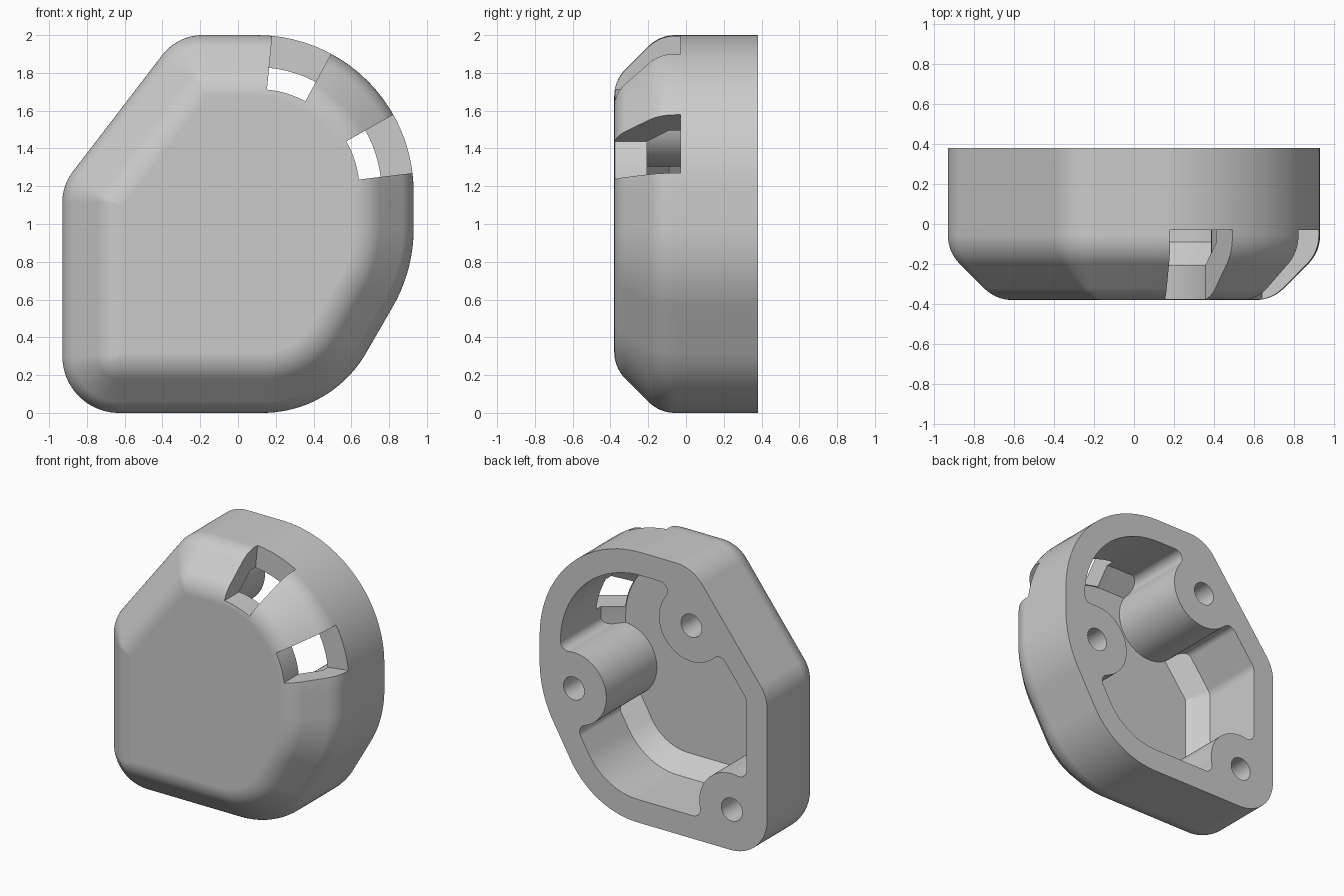
import bpy, bmesh
from math import sin, cos, tan, atan2, pi, radians
from mathutils import Vector

cube = bpy.data.objects.get("Cube")
if cube:
    bpy.data.objects.remove(cube, do_unlink=True)

BACK, FRONT = 0.38, -0.38
WALL, FILLET, BOSS_R, HOLE_R = 0.17, 0.06, 0.265, 0.085
FLOOR_Y = FRONT + WALL
BOSSES = [Vector(p) for p in ((0.65, 0.85), (-0.31, 1.57), (-0.64, 0.30))]

# Outline corners (x, z, radius), counter-clockwise seen from the front
CORNERS = [(0.495, 0, 0.632), (0.93, 0.754, 0.83), (0.93, 2, 0.83),
           (-0.32, 2, 0.27), (-0.93, 1.205, 0.27), (-0.93, 0, 0.30)]


def arc(centre, radius, a, b, steps):
    return [Vector((centre[0] + radius * cos(a + (b - a) * i / steps),
                    centre[1] + radius * sin(a + (b - a) * i / steps)))
            for i in range(steps + 1)]


def outline(inset, steps=20):
    """Rounded outline moved inward; returns points and outward normals."""
    points, normals = [], []
    count = len(CORNERS)
    for i, (x, z, r) in enumerate(CORNERS):
        here = Vector((x, z))
        before = (here - Vector(CORNERS[i - 1][:2])).normalized()
        after = (Vector(CORNERS[(i + 1) % count][:2]) - here).normalized()
        n0, n1 = Vector((before.y, -before.x)), Vector((after.y, -after.x))
        a = atan2(n0.y, n0.x)
        turn = (atan2(n1.y, n1.x) - a) % (2 * pi)
        radius = max(r - inset, 0.01)
        miter = (n0 + n1) / (1 + n0.dot(n1))
        centre = here - miter * (inset + radius)
        points += arc(centre, radius, a, a + turn, steps)
        normals += arc((0, 0), 1, a, a + turn, steps)
    return points, normals


def loft(name, rings):
    """Closed solid through (points, y) rings with equal point counts."""
    bm = bmesh.new()
    loops = [[bm.verts.new((p[0], y, p[1])) for p in pts] for pts, y in rings]
    for lo, hi in zip(loops, loops[1:]):
        for i in range(len(lo)):
            bm.faces.new((lo[i - 1], lo[i], hi[i], hi[i - 1]))
    bm.faces.new(loops[0])
    bm.faces.new(loops[-1])
    bmesh.ops.recalc_face_normals(bm, faces=bm.faces)
    mesh = bpy.data.meshes.new(name)
    bm.to_mesh(mesh)
    bm.free()
    obj = bpy.data.objects.new(name, mesh)
    bpy.context.collection.objects.link(obj)
    return obj


def select(obj):
    bpy.ops.object.select_all(action='DESELECT')
    obj.select_set(True)
    bpy.context.view_layer.objects.active = obj


def combine(obj, tool, operation):
    mod = obj.modifiers.new("cut", 'BOOLEAN')
    mod.object, mod.operation, mod.solver = tool, operation, 'EXACT'
    select(obj)
    bpy.ops.object.modifier_apply(modifier=mod.name)
    bpy.data.objects.remove(tool, do_unlink=True)


def boss_at(p):
    for b in BOSSES:
        if (p - b).length < BOSS_R + FILLET:
            return b
    return None


def angle(v):
    return atan2(v.y, v.x)


def cavity_outline():
    """Inner wall line, detouring around each boss with filleted joints."""
    points, normals = outline(WALL + FILLET)
    result, entry = [], None
    for i, (p, n) in enumerate(zip(points, normals)):
        q, m = points[(i + 1) % len(points)], normals[(i + 1) % len(points)]
        if not boss_at(p):
            result.append(p + n * FILLET)
        boss = boss_at(p) or boss_at(q)
        if bool(boss_at(p)) == bool(boss_at(q)):
            continue
        # Find where the fillet centre line meets the boss
        lo, hi = 0.0, 1.0
        for _ in range(30):
            mid = (lo + hi) / 2
            if bool(boss_at(p.lerp(q, mid))) == bool(boss_at(p)):
                lo = mid
            else:
                hi = mid
        c, normal = p.lerp(q, lo), n.lerp(m, lo).normalized()
        a, toward = angle(normal), angle(boss - c)
        if boss_at(q):
            result += arc(c, FILLET, a, a + (toward - a) % (2 * pi), 8)
            entry = angle(c - boss)
        else:
            sweep = (entry - angle(c - boss)) % (2 * pi)
            result += arc(boss, BOSS_R, entry, entry - sweep, 32)[1:-1]
            result += arc(c, FILLET, toward, toward + (a - toward) % (2 * pi), 8)
    # Drop doubled points
    return [p for i, p in enumerate(result) if (p - result[i - 1]).length > 1e-4]


# Outer shell: straight wall, rounded chamfer, flat front
R, CHAMFER = 0.2, 0.24
EASE = R * tan(pi / 8)
profile = [(0, BACK)]
for k in range(9):
    t = radians(45) * k / 8
    profile.append((R - R * cos(t), FRONT + CHAMFER + EASE - R * sin(t)))
for k in range(9):
    t = radians(45) * (1 + k / 8)
    profile.append((CHAMFER + EASE - R * cos(t), FRONT + R - R * sin(t)))
housing = loft("housing", [(outline(d)[0], y) for d, y in profile])

# Cavity open to the back, with a chamfered floor and screw bosses left standing
cavity = loft("cavity_cutter", [(outline(d)[0], y) for d, y in
                                ((0.15, 0.6), (0.15, -0.07), (0.29, FLOOR_Y))])
walls = cavity_outline()
combine(cavity, loft("boss_walls", [(walls, 0.5), (walls, -0.5)]), 'INTERSECT')
combine(housing, cavity, 'DIFFERENCE')

# Blind screw holes
for b in BOSSES:
    circle = arc(b, HOLE_R, 0, 2 * pi, 32)[:-1]
    combine(housing, loft("hole_cutter", [(circle, 0.6), (circle, -0.12)]), 'DIFFERENCE')

# Two radial notches through the upper left shoulder
PIVOT = (0.10, 1.17)
for start in (6.9, 61.8):
    a, b = radians(start), radians(start + 22.6)
    sector = arc(PIVOT, 0.544, a, b, 10) + arc(PIVOT, 1.1, b, a, 10)
    combine(housing, loft("notch_cutter", [(sector, -0.03), (sector, -0.6)]), 'DIFFERENCE')

# Plain grey finish
grey = bpy.data.materials.new("plain_grey")
grey.use_nodes = True
colour = (0.6, 0.6, 0.6, 1)
grey.diffuse_color = colour
grey.node_tree.nodes["Principled BSDF"].inputs["Base Color"].default_value = colour
housing.data.materials.clear()
housing.data.materials.append(grey)
for face in housing.data.polygons:
    face.material_index = 0
select(housing)
bpy.ops.object.shade_smooth_by_angle(angle=radians(25))
weighted = housing.modifiers.new("even_shading", 'WEIGHTED_NORMAL')
weighted.keep_sharp = True
